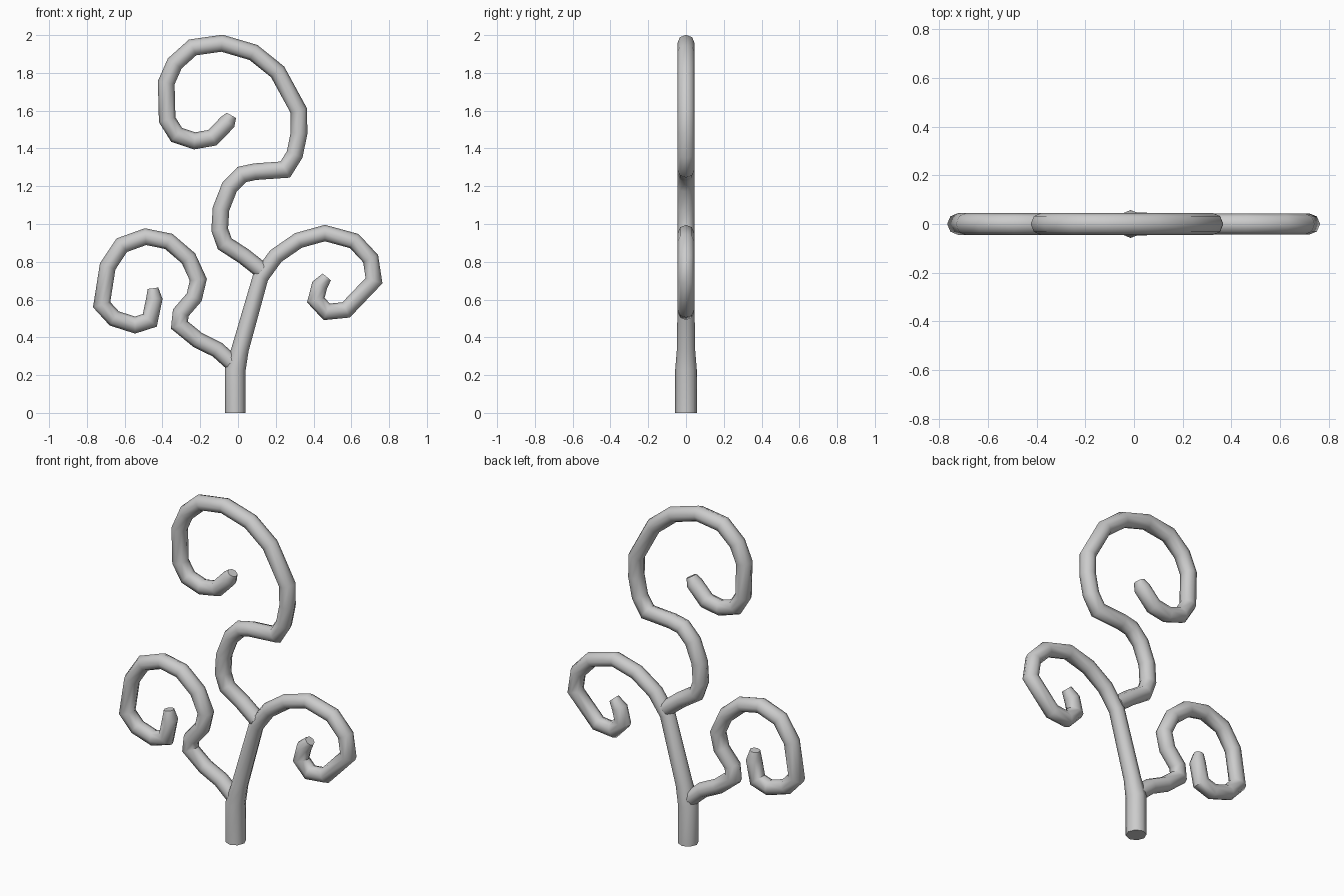
import bpy, bmesh, math
from mathutils import Vector

if "Cube" in bpy.data.objects:
    bpy.data.objects.remove(bpy.data.objects["Cube"])

SIDES = 8


def tube(name, points, r=0.043, tip=True, radii=None):
    """Sweep a mitred 8-sided tube along (x, z) points in the y = 0 plane."""
    pts = [Vector((x, 0, z)) for x, z in points]
    rad = list(radii) if radii else [r] * len(pts)
    if tip:
        rad[-1] = 0.028  # slightly pinched curl end
    bm = bmesh.new()
    rings = []
    for i, p in enumerate(pts):
        a = (p - pts[i - 1]).normalized() if i else None
        b = (pts[i + 1] - p).normalized() if i < len(pts) - 1 else None
        t = ((a or b) + (b or a)).normalized()
        side = Vector((t.z, 0, -t.x))
        miter = 1 / max(0.8, t.dot(a or b))
        ring = []
        for k in range(SIDES):
            ang = 2 * math.pi * k / SIDES
            off = side * math.cos(ang) * rad[i] * miter
            off += Vector((0, 1, 0)) * math.sin(ang) * rad[i] * 1.04
            ring.append(bm.verts.new(p + off))
        rings.append(ring)
    for r0, r1 in zip(rings, rings[1:]):
        for k in range(SIDES):
            n = (k + 1) % SIDES
            bm.faces.new((r0[k], r0[n], r1[n], r1[k]))
    bm.faces.new(rings[0][::-1])
    bm.faces.new(rings[-1])
    bmesh.ops.recalc_face_normals(bm, faces=bm.faces[:])
    me = bpy.data.meshes.new(name)
    bm.to_mesh(me)
    bm.free()
    ob = bpy.data.objects.new(name, me)
    bpy.context.collection.objects.link(ob)
    bpy.ops.object.select_all(action='DESELECT')
    ob.select_set(True)
    bpy.context.view_layer.objects.active = ob
    bpy.ops.object.shade_smooth_by_angle(angle=math.radians(50))
    return ob


# Main stem running on into the right-hand curl
right = [(-0.015, 0), (-0.015, 0.23), (0.012, 0.34), (0.12, 0.72),
         (0.20, 0.83), (0.32, 0.913), (0.46, 0.952), (0.615, 0.91),
         (0.702, 0.817), (0.72, 0.70), (0.572, 0.545), (0.47, 0.535),
         (0.412, 0.597), (0.432, 0.675), (0.47, 0.72)]
tube("stem_and_right_curl", right,
     radii=[0.055, 0.055, 0.046] + [0.042] * 12)

# Left curl leaving the stem near the base
tube("left_curl", [
    (-0.015, 0.25), (-0.11, 0.335), (-0.212, 0.385), (-0.31, 0.465),
    (-0.303, 0.53), (-0.232, 0.612), (-0.21, 0.705), (-0.262, 0.818),
    (-0.367, 0.908), (-0.49, 0.933), (-0.615, 0.888), (-0.69, 0.775),
    (-0.722, 0.573), (-0.655, 0.50), (-0.545, 0.465), (-0.467, 0.49),
    (-0.443, 0.605), (-0.45, 0.66)])

# Tall central curl leaving the stem at the upper fork
tube("centre_curl", [
    (0.125, 0.755), (0.03, 0.83), (-0.07, 0.895), (-0.097, 0.97),
    (-0.09, 1.08), (-0.045, 1.195), (0.02, 1.262), (0.09, 1.277),
    (0.25, 1.288), (0.30, 1.368), (0.323, 1.48), (0.322, 1.60),
    (0.21, 1.805), (0.082, 1.908), (-0.085, 1.957), (-0.24, 1.935),
    (-0.335, 1.85), (-0.38, 1.748), (-0.375, 1.552), (-0.325, 1.472),
    (-0.23, 1.44), (-0.135, 1.457), (-0.055, 1.54), (-0.035, 1.575)], r=0.044)
